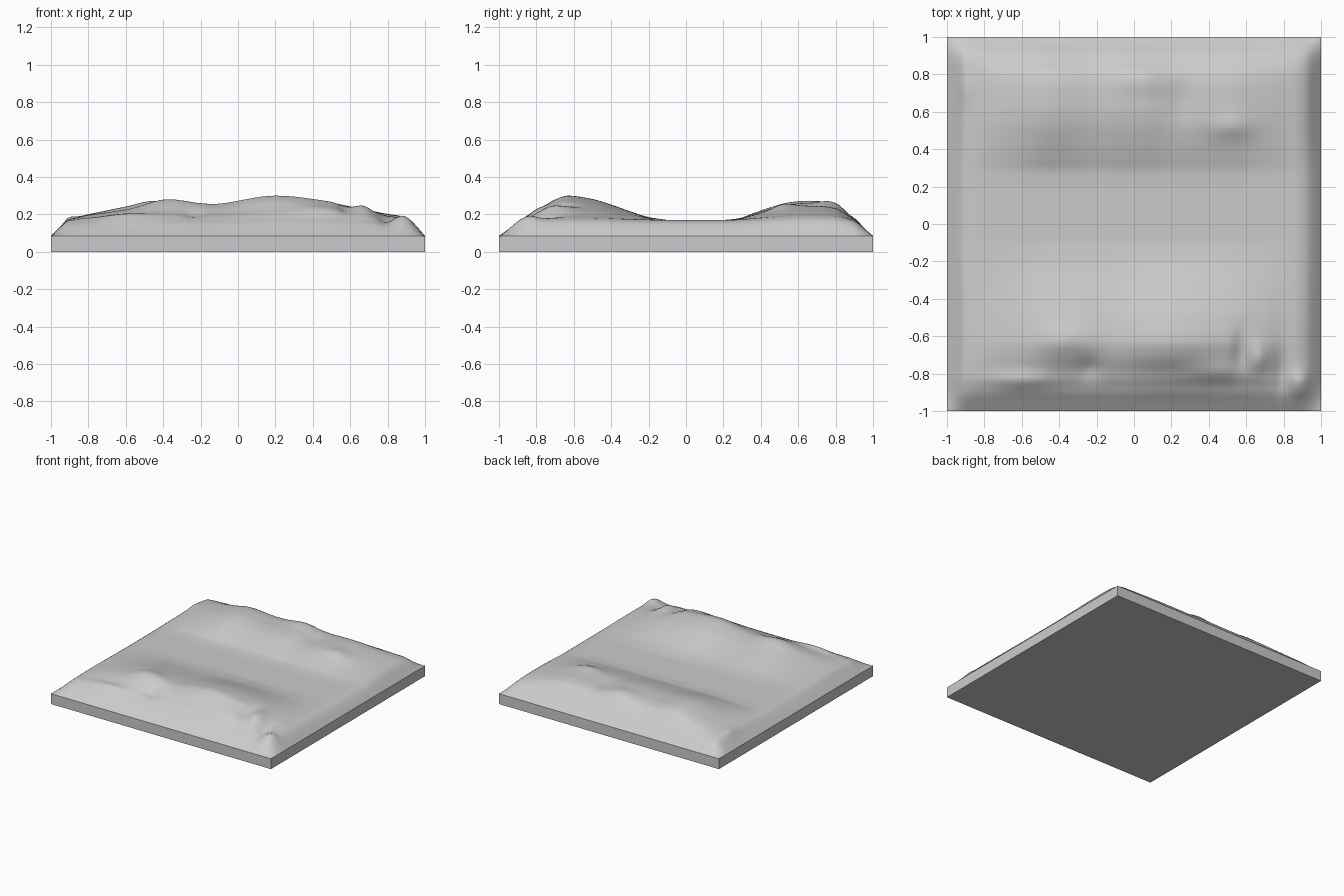
import bpy, bmesh, math

if "Cube" in bpy.data.objects:
    bpy.data.objects.remove(bpy.data.objects["Cube"])

N = 110          # terrain grid divisions per side
RIM = 0.085      # slab thickness


def curve(points):
    """Smooth curve through (position, value) points with limited slopes."""
    def slope(i):
        if i == 0 or i == len(points) - 1:
            return None
        (a, u), (b, v), (c, w) = points[i - 1:i + 2]
        l, r = (v - u) / (b - a), (w - v) / (c - b)
        return 0 if l * r <= 0 else 2 * l * r / (l + r)

    def f(t):
        if t <= points[0][0]:
            return points[0][1]
        for i in range(len(points) - 1):
            (a, u), (b, v) = points[i], points[i + 1]
            if t <= b:
                s, h = (t - a) / (b - a), b - a
                lin = (v - u) / h
                m0, m1 = slope(i), slope(i + 1)
                m0 = lin if m0 is None else m0
                m1 = lin if m1 is None else m1
                return ((2*s**3 - 3*s**2 + 1) * u + (s**3 - 2*s*s + s) * h * m0
                        + (3*s*s - 2*s**3) * v + (s**3 - s*s) * h * m1)
        return points[-1][1]
    return f


# Plateau falloff towards the rim
left = curve([(0, 0), (.05, .55), (.1, .95), (.16, 1)])
right = curve([(0, 0), (.04, .5), (.08, .85), (.13, 1)])
front = curve([(0, 0), (.05, .4), (.1, .75), (.17, 1)])
back = curve([(0, 0), (.05, .5), (.1, .9), (.14, 1)])
# Ridge cross-sections (along y) and crest lines (along x), as heights above the valley
front_section = curve([(-.95, 0), (-.88, .1), (-.8, .36), (-.7, .84), (-.63, 1), (-.5, .86),
                       (-.4, .63), (-.3, .36), (-.2, .12), (-.1, 0)])
front_crest = curve([(-.97, 0), (-.88, .09), (-.8, .2), (-.6, .42), (-.4, .68), (-.15, .65),
                     (.2, 1), (.5, .75), (.7, .4), (.8, .18), (.97, 0)])
back_section = curve([(.2, 0), (.28, .08), (.35, .32), (.45, .66), (.55, .92), (.63, 1),
                      (.72, .98), (.8, .83), (.88, .27), (.96, 0)])
back_crest = curve([(-.97, 0), (-.88, .12), (-.8, .3), (-.6, .7), (-.45, 1), (-.2, .8),
                    (.05, .88), (.2, .74), (.5, .74), (.7, .5), (.8, .32), (.9, .17), (.98, 0)])

# Knolls and gullies: x, y, radius x, radius y, height
BUMPS = [(-.36, -.62, .13, .09, .022), (.05, .78, .13, .08, .018), (.26, .66, .07, .13, -.016),
         (.52, .52, .12, .07, .02), (.57, -.68, .04, .1, -.022), (.67, -.72, .05, .08, .028),
         (.79, -.8, .04, .12, -.022), (.89, -.86, .05, .07, .03), (-.6, -.84, .15, .05, .022),
         (-.24, -.77, .06, .06, -.018), (.45, -.79, .16, .05, .02), (-.9, .72, .04, .08, .012)]


def height(x, y):
    edge = left(1 + x) * right(1 - x) * front(1 + y) * back(1 - y)
    z = .085 * edge
    soft = min(1, edge * 1.3)
    z += soft * (.13 * front_section(y) * front_crest(x) + .102 * back_section(y) * back_crest(x))
    for bx, by, rx, ry, h in BUMPS:
        z += edge * h * math.exp(-((x - bx) / rx) ** 2 - ((y - by) / ry) ** 2)
    return RIM + max(z, 0)


stone = bpy.data.materials.new("light grey")
stone.diffuse_color = (.6, .6, .6, 1)
stone.use_nodes = True
stone.node_tree.nodes["Principled BSDF"].inputs["Base Color"].default_value = stone.diffuse_color


def finish(name, bm, smooth):
    mesh = bpy.data.meshes.new(name)
    bm.to_mesh(mesh)
    bm.free()
    mesh.materials.append(stone)
    for p in mesh.polygons:
        p.use_smooth = smooth
    ob = bpy.data.objects.new(name, mesh)
    bpy.context.collection.objects.link(ob)
    return ob


# Terrain surface with the two ridges and the flat valley
bm = bmesh.new()
bmesh.ops.create_grid(bm, x_segments=N, y_segments=N, size=1)
for v in bm.verts:
    v.co.z = height(v.co.x, v.co.y)
finish("terrain", bm, True)

# Base slab: sides and bottom, open where the terrain sits
bm = bmesh.new()
bmesh.ops.create_cube(bm, size=1)
for v in bm.verts:
    v.co = (v.co.x * 2, v.co.y * 2, (v.co.z + .5) * RIM)
bmesh.ops.delete(bm, geom=[f for f in bm.faces if f.normal.z > .5], context='FACES_ONLY')
finish("base_slab", bm, False)
